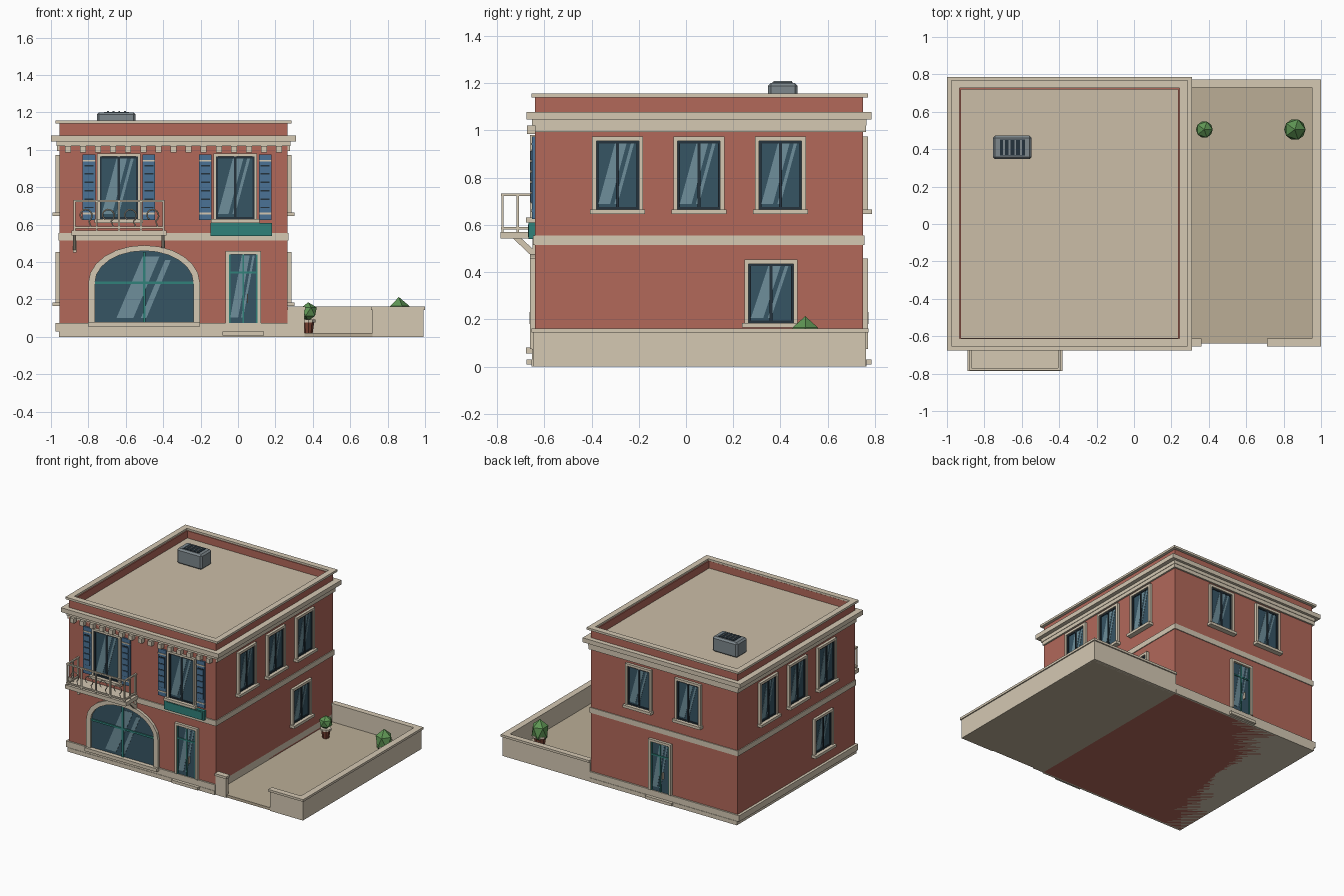
import bpy, bmesh, math
from mathutils import Matrix, Vector

if "Cube" in bpy.data.objects:
    bpy.data.objects.remove(bpy.data.objects["Cube"])

def mat(name, *c):
    m = bpy.data.materials.new(name)
    m.diffuse_color = (*c, 1)
    m.use_nodes = True
    m.node_tree.nodes["Principled BSDF"].inputs["Base Color"].default_value = m.diffuse_color
    return m

RED = mat("red_plaster", .445, .138, .102)
TAN = mat("stone", .66, .58, .45)
FLOOR = mat("paving", .497, .423, .305)
ROOF = mat("roofing", .6, .515, .39)
GLASS = mat("glass", .037, .089, .127)
GLINT = mat("glint", .156, .275, .328)
TEAL = mat("teal_paint", .03, .22, .195)
BLUE = mat("shutter_blue", .07, .17, .305)
DARK = mat("dark_metal", .018, .032, .045)
GREY = mat("grey_metal", .205, .242, .262)
GREEN = mat("leaves", .115, .305, .09)
POT = mat("terracotta", .2, .053, .032)

# Wall frames: local x runs along the wall, local -y points outwards
X0, X1, Y0, Y1 = -.955, .265, -.64, .75
def wall(x, y, deg):
    return Matrix.Translation((x, y, 0)) @ Matrix.Rotation(math.radians(deg), 4, 'Z')
FRONT, RIGHT = wall(0, Y0, 0), wall(X1, 0, 90)
BACK, LEFT = wall(0, Y1, 180), wall(X0, 0, -90)
WORLD = Matrix.Identity(4)

def finish(name, bm, m, M=WORLD):
    bmesh.ops.transform(bm, matrix=M, verts=bm.verts)
    bmesh.ops.recalc_face_normals(bm, faces=bm.faces)
    me = bpy.data.meshes.new(name)
    bm.to_mesh(me)
    bm.free()
    me.materials.append(m)
    o = bpy.data.objects.new(name, me)
    bpy.context.collection.objects.link(o)
    return o

def boxes(name, items, m, M=WORLD):
    """items: (x0, x1, y0, y1, z0, z1)"""
    bm = bmesh.new()
    for a, b, c, d, e, f in items:
        T = Matrix.Translation(((a + b) / 2, (c + d) / 2, (e + f) / 2)) @ Matrix.Diagonal((b - a, d - c, f - e, 1))
        bmesh.ops.create_cube(bm, size=1, matrix=T)
    return finish(name, bm, m, M)

def ring(name, x0, x1, y0, y1, z0, z1, t, m):
    return boxes(name, [(x0, x1, y0, y0 + t, z0, z1), (x0, x1, y1 - t, y1, z0, z1),
                        (x0, x0 + t, y0 + t, y1 - t, z0, z1), (x1 - t, x1, y0 + t, y1 - t, z0, z1)], m)

def prisms(name, polys, d0, d1, m, M=WORLD):
    """extrude x/z outlines from depth d0 to d1 outwards"""
    bm = bmesh.new()
    for pts in polys:
        f = bm.faces.new([bm.verts.new((x, -d0, z)) for x, z in pts])
        g = bmesh.ops.extrude_face_region(bm, geom=[f])
        bmesh.ops.translate(bm, vec=(0, d0 - d1, 0), verts=[v for v in g['geom'] if isinstance(v, bmesh.types.BMVert)])
    return finish(name, bm, m, M)

def tube(name, pts, r, m):
    cu = bpy.data.curves.new(name, 'CURVE')
    cu.dimensions = '3D'
    cu.bevel_depth, cu.bevel_resolution, cu.use_fill_caps = r, 0, True
    s = cu.splines.new('POLY')
    s.points.add(len(pts) - 1)
    for p, q in zip(s.points, pts):
        p.co = (*q, 1)
    cu.materials.append(m)
    bpy.context.collection.objects.link(bpy.data.objects.new(name, cu))

def opening(name, M, u, hw, z0, z1, door=False, sill=.027, t=.018):
    a, b = u - hw, u + hw
    boxes(name + "_glass", [(a, b, -.005, .01, z0, z1)], GLASS, M)
    h = z1 - z0
    lo, hi = z0 + .08 * h, z1 - .01 * h
    prisms(name + "_glint", [[(a + hw * p, lo), (a + hw * q, lo), (a + hw * (q + .8), hi), (a + hw * (p + .8), hi)]
                             for p, q in ((.1, .65), (.85, 1.0))], .004, .007, GLINT, M)
    boxes(name + "_frame", [(a - t, a, -.02, .01, z0, z1), (b, b + t, -.02, .01, z0, z1),
                            (a - t, b + t, -.02, .01, z1, z1 + t)], TAN, M)
    if door:
        boxes(name + "_bars", [(u - .005, u + .005, -.013, 0, z0, z1), (a, b, -.012, 0, z1 - .1, z1 - .09),
                               (a, a + .008, -.012, 0, z0, z1), (b - .008, b, -.012, 0, z0, z1)], TEAL, M)
        boxes(name + "_handle", [(u + .02, u + .026, -.022, 0, .18, .23)], TAN, M)
        boxes(name + "_step", [(u - .11, u + .11, -.035, 0, .008, .03)], TAN, M)
    else:
        boxes(name + "_bars", [(u - .006, u + .006, -.013, 0, z0, z1), (a, a + .01, -.012, 0, z0, z1),
                               (b - .01, b, -.012, 0, z0, z1), (a, b, -.011, 0, z0, z0 + .01),
                               (a, b, -.011, 0, z1 - .01, z1)], DARK, M)
        boxes(name + "_sill", [(a - sill, b + sill, -.037, 0, z0 - .02, z0)], TAN, M)

# Building body, bands and cornice
boxes("house_walls", [(X0, X1, Y0, Y1, 0, 1.06)], RED)
boxes("plinth", [(X0 - .02, X1, Y0 - .012, Y1 + .012, .03, .075)], TAN)
boxes("base_slab", [(X0 - .003, X1, Y0 - .015, Y1 + .015, 0, .03)], TAN)
boxes("string_course", [(X0 - .006, X1 + .006, Y0 - .008, Y1 + .006, .515, .555)], TAN)
boxes("frieze", [(X0 - .015, X1 + .015, Y0 - .012, Y1 + .015, 1.02, 1.045),
                 (X0 - .012, X1 + .012, Y0, Y1 + .012, .993, 1.02)], TAN)
boxes("cornice", [(X0 - .045, X1 + .045, Y0 - .035, Y1 + .035, 1.045, 1.078)], TAN)
boxes("cornice_blocks", [(x - .016, x + .016, Y0 - .033, Y0, .985, 1.02)
                         for x in [-.91 + i * 1.13 / 14 for i in range(15)]], TAN)
boxes("roof_deck", [(X0 + .02, X1 - .02, Y0 + .02, Y1 - .02, 1.05, 1.088)], ROOF)
ring("parapet", X0, X1, Y0, Y1, 1.078, 1.142, .03, RED)
ring("parapet_cap", X0 - .022, X1 + .022, Y0 - .015, Y1 + .02, 1.14, 1.156, .044, TAN)

# Roof unit
unit = boxes("roof_unit", [(-.755, -.547, .347, .473, 1.085, 1.2)], GREY)
bv = unit.modifiers.new("bevel", 'BEVEL')
bv.width, bv.segments = .012, 1
boxes("roof_unit_vent", [(-.716, -.584, .365, .453, 1.19, 1.203)], DARK)
boxes("roof_unit_slats", [(x - .005, x + .005, .37, .448, 1.2, 1.208) for x in (-.695, -.665, -.635, -.605)], GREY)

# Windows and doors on all sides
for y in (-.29, .055, .40):
    opening("right_window", RIGHT, y, .09, .665, .955)
    opening("left_window", LEFT, -y, .09, .665, .955)
opening("right_lower_window", RIGHT, .36, .095, .185, .435)
opening("left_lower_window", LEFT, .25, .095, .185, .435)
for x in (-.14, -.55):
    opening("back_window", BACK, -x, .09, .665, .955)
opening("back_door", BACK, .318, .075, .075, .44, door=True)
opening("front_door", FRONT, .028, .077, .075, .44, door=True)
for x in (-.637, -.015):
    opening("front_window", FRONT, x, .102, .63, .965, sill=.028, t=.015)
    for s in (-1, 1):
        c = x + s * .16
        a, b = c - .034, c + .034
        boxes("shutter", [(a, b, -.012, 0, .625, .975)], BLUE, FRONT)
        boxes("shutter_recess", [(a + .01, b - .01, -.014, 0, .69, .92)], DARK, FRONT)
        boxes("shutter_louvres", [(a + .01, b - .01, -.019, 0, .695 + i * .045, .732 + i * .045)
                                  for i in range(5)], BLUE, FRONT)
        boxes("shutter_hinges", [(a, b, -.016, 0, z, z + .009) for z in (.655, .937)], TAN, FRONT)

# Arched shop window
CX, SP, N = -.502, .29, 12
def arch(rx, rz):
    return [(CX + rx * math.cos(math.pi * i / N), SP + rz * math.sin(math.pi * i / N)) for i in range(N + 1)]
inner, outer = arch(.263, .17), arch(.298, .2)
prisms("arch_glass", [[(CX + .263, .08)] + inner + [(CX - .263, .08)]], -.01, .005, GLASS, FRONT)
prisms("arch_glint", [[(-.65, .1), (-.56, .1), (-.42, .43), (-.51, .43)],
                      [(-.52, .1), (-.49, .1), (-.36, .41), (-.39, .41)]], .004, .007, GLINT, FRONT)
prisms("arch_surround", [[inner[i], outer[i], outer[i + 1], inner[i + 1]] for i in range(N)]
       + [[(CX + s * .263, .08), (CX + s * .298, .08), (CX + s * .298, SP), (CX + s * .263, SP)] for s in (-1, 1)],
       -.01, .02, TAN, FRONT)
boxes("arch_bars", [(CX - .007, CX + .007, -.014, 0, .08, .455), (CX - .263, CX + .263, -.013, 0, .283, .297)], TEAL, FRONT)
boxes("arch_sill", [(CX - .3, CX + .3, -.037, 0, .055, .08)], TAN, FRONT)

# Blank sign board
boxes("sign_board", [(-.147, .182, -.026, 0, .54, .61)], TEAL, FRONT)
boxes("sign_panel", [(-.137, .172, -.03, 0, .548, .602)], TEAL, FRONT)

# Balcony with railing, scrolls and brackets
BX0, BX1, BY = -.89, -.383, -.785
boxes("balcony_slab", [(BX0, BX1, BY, Y0, .542, .57)], TAN)
rails = []
for z in (.58, .722):
    rails += [(BX0 + .01, BX1 - .01, BY + .002, BY + .014, z, z + .01)]
    rails += [(x, x + .012, BY + .014, Y0, z, z + .01) for x in (BX0 + .01, BX1 - .022)]
boxes("balcony_rails", rails, TAN)
xs = [BX0 + .016 + i * (BX1 - BX0 - .032) / 4 for i in range(5)]
boxes("balcony_posts", [(x - .005, x + .005, BY + .003, BY + .013, .57, .725) for x in xs]
      + [(x - .005, x + .005, y - .005, y + .005, .57, .725) for x in (xs[0], xs[-1]) for y in (-.712, -.65)], TAN)
for i in range(4):
    c = (xs[i] + xs[i + 1]) / 2
    pts = []
    for k in range(13):
        t = math.radians(-60 + k * 25)
        r = .036 - .0008 * k
        pts.append((c + r * math.cos(t), BY + .008, .65 + r * math.sin(t)))
    tube("balcony_scroll", [(c + .03, BY + .008, .585)] + pts, .004, TAN)
for x in (-.873, -.4):
    prisms("balcony_bracket", [[(-.64, .455), (-.64, .49), (-.70, .545), (-.735, .545)]], -x - .008, -x + .008, TAN,
           Matrix(((0, -1, 0, 0), (1, 0, 0, 0), (0, 0, 1, 0), (0, 0, 0, 1))) @ Matrix.Diagonal((1, -1, 1, 1)))
    boxes("bracket_plate", [(x - .009, x + .009, -.65, Y0, .45, .545)], TAN)

# Courtyard
boxes("courtyard_floor", [(X1, .99, -.64, .75, 0, .02)], FLOOR)
boxes("courtyard_walls", [(.957, .992, -.647, .763, 0, .147), (X1, .957, .735, .763, 0, .147),
                          (.718, .957, -.647, -.618, 0, .147), (X1, .355, -.647, -.618, 0, .147)], TAN)
boxes("courtyard_caps", [(.952, 1.0, -.655, .772, .145, .162), (X1, .952, .729, .772, .145, .162),
                         (.71, .952, -.655, -.612, .145, .162), (X1, .362, -.655, -.612, .145, .162)], TAN)

# Potted shrubs
for x, y, r, h, rb, cz, rz in ((.376, .505, .034, .085, .05, .135, .05), (.86, .505, .046, .09, .064, .125, .088)):
    bm = bmesh.new()
    bmesh.ops.create_cone(bm, cap_ends=True, segments=10, radius1=r * .72, radius2=r, depth=h - .02,
                          matrix=Matrix.Translation((x, y, .01 + h / 2)))
    finish("plant_pot", bm, POT)
    bm = bmesh.new()
    bmesh.ops.create_cone(bm, cap_ends=True, segments=10, radius1=r * 1.15, radius2=r * 1.15, depth=.014,
                          matrix=Matrix.Translation((x, y, h)))
    finish("pot_rim", bm, TAN)
    bm = bmesh.new()
    bmesh.ops.create_icosphere(bm, subdivisions=1, radius=1,
                               matrix=Matrix.Translation((x, y, cz)) @ Matrix.Diagonal((rb, rb, rz, 1)))
    finish("shrub", bm, GREEN)
